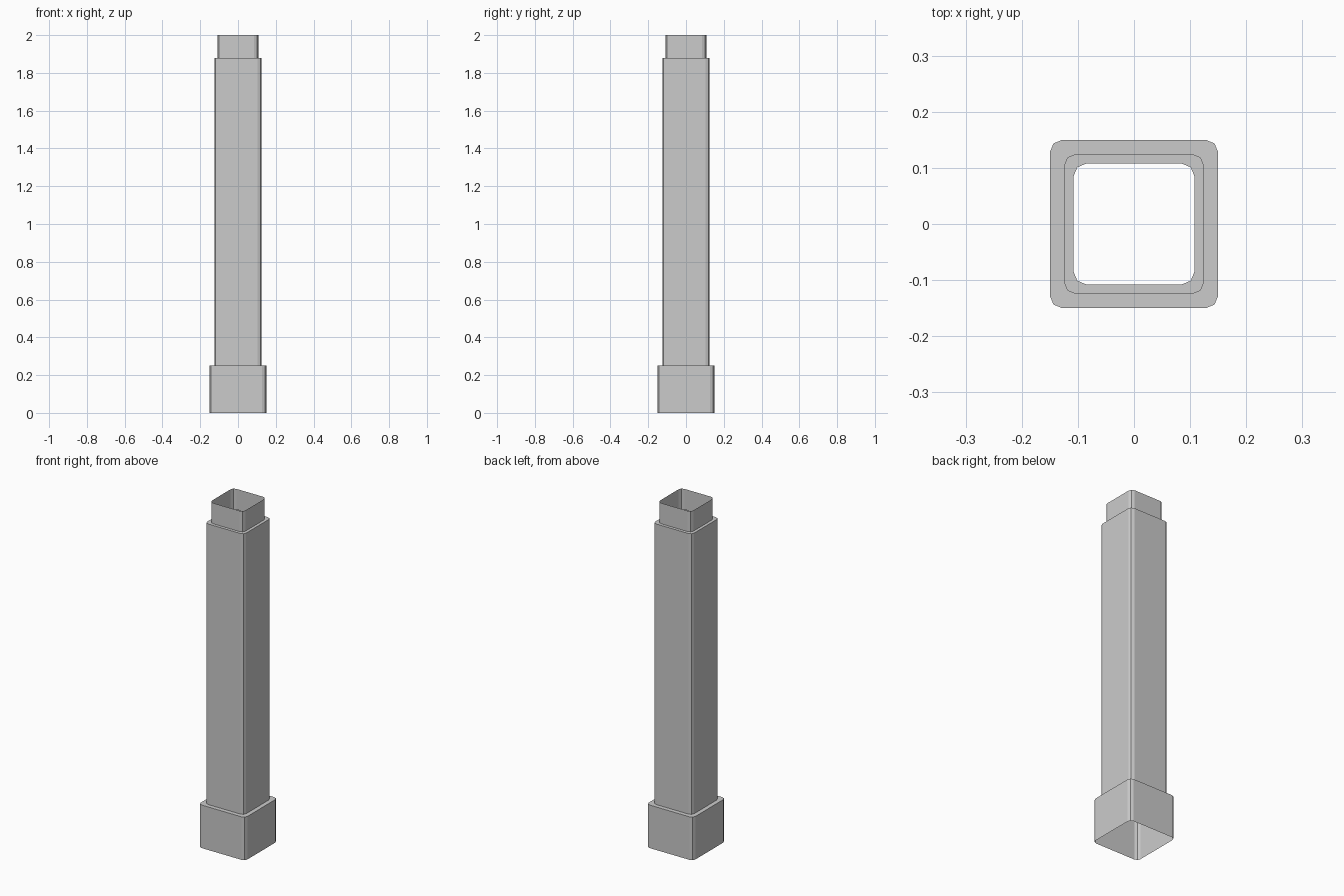
import bpy, bmesh, math

if "Cube" in bpy.data.objects:
    bpy.data.objects.remove(bpy.data.objects["Cube"])


def ring(bm, half, z, radius=0.022, segments=2):
    """Rounded-square loop of vertices."""
    verts = []
    c = half - radius
    for k, (sx, sy) in enumerate([(1, 1), (-1, 1), (-1, -1), (1, -1)]):
        for s in range(segments + 1):
            a = math.radians(90 * (k + s / segments))
            verts.append(bm.verts.new((sx * c + radius * math.cos(a),
                                       sy * c + radius * math.sin(a), z)))
    return verts


# Open square post: wide foot, long shaft, narrow spigot on top
profile = [(0.15, 0), (0.15, 0.25), (0.125, 0.25),
           (0.125, 1.88), (0.1075, 1.88), (0.1075, 2)]

bm = bmesh.new()
rings = [ring(bm, half, z) for half, z in profile]
for low, high in zip(rings, rings[1:]):
    n = len(low)
    for i in range(n):
        j = (i + 1) % n
        bm.faces.new((low[i], low[j], high[j], high[i]))

mesh = bpy.data.meshes.new("hollow_post")
bm.to_mesh(mesh)
bm.free()
post = bpy.data.objects.new("hollow_post", mesh)
bpy.context.collection.objects.link(post)
